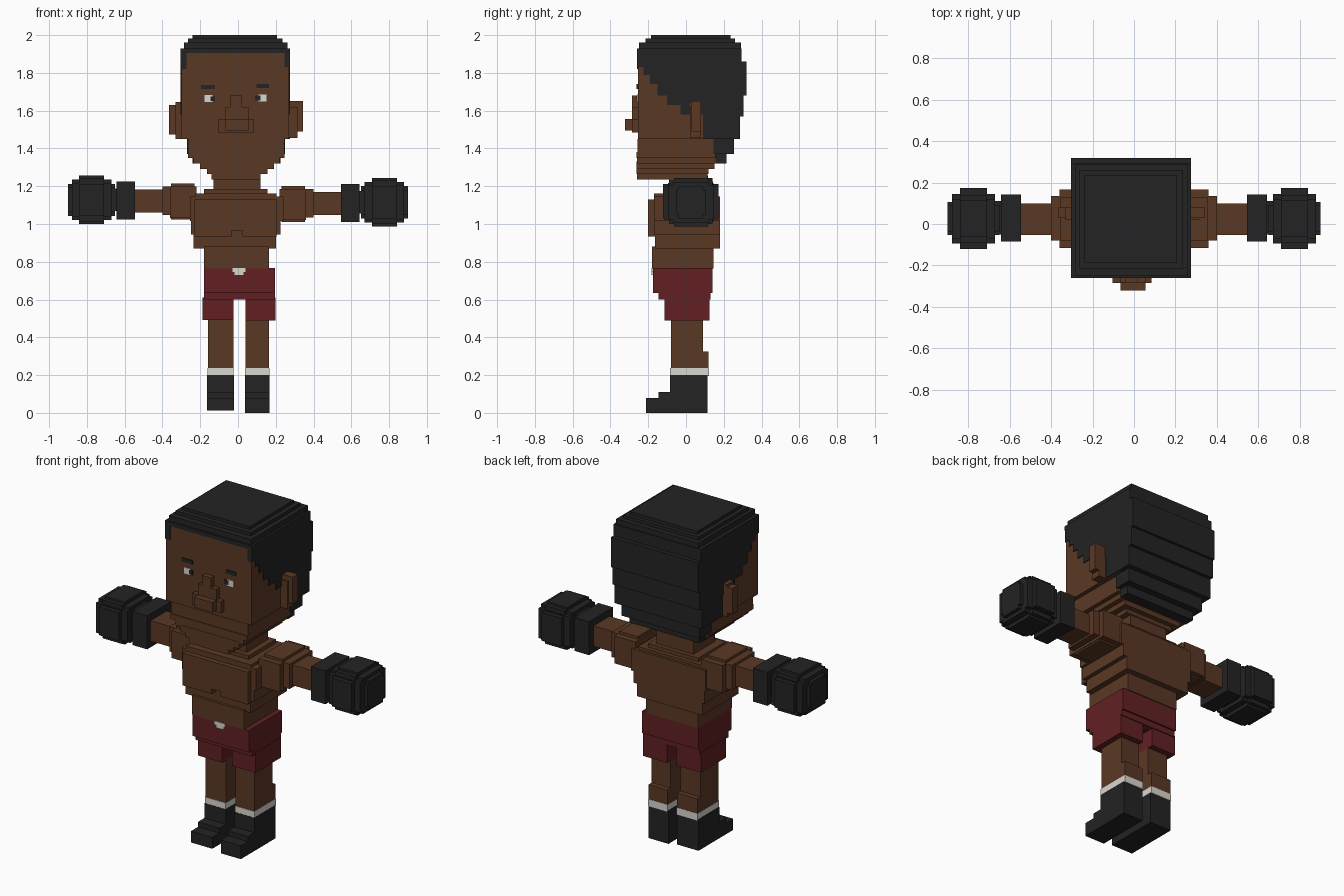
import bpy
import bmesh


def material(name, rgb):
    m = bpy.data.materials.new(name)
    m.diffuse_color = (*rgb, 1)
    return m


SKIN = material("brown skin", (0.102, 0.040, 0.018))
BLACK = material("soft black", (0.017, 0.017, 0.017))
RED = material("dark red cloth", (0.122, 0.0145, 0.017))
WHITE = material("off white", (0.70, 0.68, 0.63))


def finish(name, bm, mat):
    bmesh.ops.recalc_face_normals(bm, faces=bm.faces)
    me = bpy.data.meshes.new(name)
    bm.to_mesh(me)
    bm.free()
    me.materials.append(mat)
    ob = bpy.data.objects.new(name, me)
    bpy.context.collection.objects.link(ob)
    return ob


def blocks(name, mat, *boxes):
    """One object made of boxes given as x0, x1, y0, y1, z0, z1."""
    bm = bmesh.new()
    for x0, x1, y0, y1, z0, z1 in boxes:
        vs = bmesh.ops.create_cube(bm, size=1)["verts"]
        for v in vs:
            v.co = (x1 if v.co.x > 0 else x0,
                    y1 if v.co.y > 0 else y0,
                    z1 if v.co.z > 0 else z0)
    return finish(name, bm, mat)


def extrude_x(name, mat, profile, x0, x1):
    """Side profile (y, z) pulled across the width."""
    bm = bmesh.new()
    f = bm.faces.new([bm.verts.new((x0, y, z)) for y, z in profile])
    r = bmesh.ops.extrude_face_region(bm, geom=[f])
    for v in r["geom"]:
        if isinstance(v, bmesh.types.BMVert):
            v.co.x = x1
    return finish(name, bm, mat)


# Head with stepped jaw
blocks("head", SKIN,
       (-0.30, 0.27, -0.255, 0.20, 1.45, 1.92),
       (-0.265, 0.245, -0.257, 0.155, 1.37, 1.45),
       (-0.265, 0.245, -0.262, 0.155, 1.35, 1.38),
       (-0.235, 0.22, -0.26, 0.155, 1.32, 1.36),
       (-0.20, 0.19, -0.262, 0.15, 1.29, 1.33),
       (-0.165, 0.155, -0.262, 0.12, 1.265, 1.30),
       (-0.14, 0.12, -0.26, 0.02, 1.235, 1.27))
blocks("nose_and_mouth", SKIN,
       (-0.04, 0.02, -0.285, -0.25, 1.61, 1.68),
       (-0.065, 0.055, -0.285, -0.25, 1.55, 1.62),
       (-0.105, 0.085, -0.285, -0.25, 1.485, 1.555),
       (-0.065, 0.055, -0.322, -0.25, 1.495, 1.555))
blocks("ears", SKIN,
       (-0.365, -0.29, 0.03, 0.08, 1.475, 1.63),
       (-0.33, -0.29, 0.02, 0.08, 1.45, 1.645),
       (0.26, 0.343, 0.03, 0.08, 1.49, 1.65),
       (0.26, 0.315, 0.02, 0.08, 1.455, 1.62))

# Face details as thin plates
blocks("eye_whites", WHITE,
       (-0.178, -0.135, -0.259, -0.254, 1.645, 1.682),
       (0.108, 0.152, -0.259, -0.254, 1.648, 1.686))
blocks("pupils", BLACK,
       (-0.145, -0.122, -0.261, -0.254, 1.65, 1.675),
       (0.09, 0.118, -0.261, -0.254, 1.655, 1.68))
blocks("eyebrows", BLACK,
       (-0.195, -0.122, -0.261, -0.254, 1.714, 1.736),
       (0.098, 0.165, -0.261, -0.254, 1.72, 1.742))

# Hair: stepped hairline on the sides, stacked crown, tapered nape
hairline = [(-0.26, 1.93), (-0.26, 1.905), (-0.25, 1.905), (-0.25, 1.85),
            (-0.225, 1.85), (-0.225, 1.79), (-0.19, 1.79), (-0.19, 1.74),
            (-0.15, 1.74), (-0.15, 1.68), (-0.10, 1.68), (-0.10, 1.63),
            (-0.03, 1.63), (-0.03, 1.58), (0.02, 1.58), (0.02, 1.64),
            (0.08, 1.64), (0.08, 1.58), (0.09, 1.58), (0.09, 1.45),
            (0.285, 1.45), (0.285, 1.57), (0.305, 1.57), (0.305, 1.68),
            (0.32, 1.68), (0.32, 1.86), (0.295, 1.86), (0.295, 1.93)]
extrude_x("hair_sides", BLACK, hairline, -0.305, 0.275)
blocks("hair_crown", BLACK,
       (-0.285, 0.262, -0.25, 0.29, 1.92, 1.962),
       (-0.265, 0.235, -0.215, 0.26, 1.95, 1.982),
       (-0.24, 0.207, -0.185, 0.235, 1.97, 2.0),
       (-0.304, -0.272, -0.259, -0.20, 1.82, 1.91),
       (0.245, 0.274, -0.259, -0.20, 1.83, 1.91))
blocks("hair_nape", BLACK,
       (-0.27, 0.25, 0.145, 0.255, 1.37, 1.46),
       (-0.24, 0.225, 0.155, 0.215, 1.32, 1.38))

# Neck and torso
blocks("neck", SKIN,
       (-0.13, 0.12, -0.09, 0.115, 1.16, 1.33),
       (-0.18, 0.155, -0.12, 0.14, 1.14, 1.185))
blocks("torso", SKIN,
       (-0.225, 0.205, -0.17, 0.165, 1.12, 1.162),
       (-0.255, 0.24, -0.17, 0.18, 1.015, 1.145),
       (-0.25, 0.225, -0.17, 0.18, 0.945, 1.03),
       (-0.235, 0.20, -0.165, 0.18, 0.87, 0.95),
       (-0.18, 0.165, -0.18, 0.145, 0.765, 0.88))
blocks("chest", SKIN,
       (-0.23, -0.035, -0.20, -0.16, 0.935, 1.13),
       (0.025, 0.205, -0.20, -0.16, 0.935, 1.13),
       (-0.04, 0.03, -0.20, -0.16, 0.965, 1.13))

# Shorts with waist knot
blocks("shorts", RED,
       (-0.18, 0.195, -0.176, 0.14, 0.635, 0.767),
       (-0.18, 0.195, -0.145, 0.13, 0.60, 0.65),
       (-0.187, -0.025, -0.115, 0.125, 0.492, 0.61),
       (0.04, 0.198, -0.115, 0.125, 0.49, 0.61))
blocks("waist_knot", WHITE,
       (-0.03, 0.04, -0.183, -0.174, 0.745, 0.768),
       (-0.018, 0.03, -0.183, -0.174, 0.73, 0.75))

# Legs, socks and boots
for side, x0, x1, base in (("left", -0.16, -0.025, 0.012), ("right", 0.04, 0.165, 0.0)):
    blocks(side + "_leg", SKIN,
           (x0, x1, -0.08, 0.09, 0.23, 0.50),
           (x0, x1, -0.075, 0.12, 0.23, 0.325))
    blocks(side + "_sock", WHITE, (x0 - 0.002, x1 + 0.002, -0.084, 0.121, 0.195, 0.237))
    blocks(side + "_boot", BLACK,
           (x0 - 0.004, x1 + 0.003, -0.085, 0.115, base, 0.20),
           (x0 - 0.004, x1 + 0.003, -0.145, -0.07, base, 0.11),
           (x0 - 0.004, x1 + 0.003, -0.213, -0.07, base, 0.08))

# Arms and padded gloves
for side, s, z in (("left", -1, 1.128), ("right", 1, 1.115)):
    def span(a, b):
        return (s * a, s * b) if s > 0 else (s * b, s * a)

    blocks(side + "_arm", SKIN,
           (*span(0.22, 0.36), -0.117, 0.167, z - 0.095, z + 0.07),
           (*span(0.23, 0.355), -0.08, 0.13, z - 0.105, z + 0.086),
           (*span(0.34, 0.40), -0.08, 0.135, z - 0.08, z + 0.07),
           (*span(0.38, 0.56), -0.052, 0.10, z - 0.068, z + 0.055))
    blocks(side + "_glove_cuff", BLACK,
           (*span(0.545, 0.642), -0.085, 0.143, z - 0.105, z + 0.096),
           (*span(0.63, 0.68), -0.05, 0.11, z - 0.06, z + 0.06))
    pad = []
    for hx, hy, hz in ((0.125, 0.08, 0.065), (0.125, 0.065, 0.085),
                       (0.104, 0.12, 0.09), (0.104, 0.095, 0.107),
                       (0.066, 0.147, 0.085), (0.066, 0.115, 0.115),
                       (0.066, 0.09, 0.128)):
        pad.append((*span(0.775 - hx, 0.775 + hx), 0.026 - hy, 0.026 + hy, z - hz, z + hz))
    blocks(side + "_glove", BLACK, *pad)
